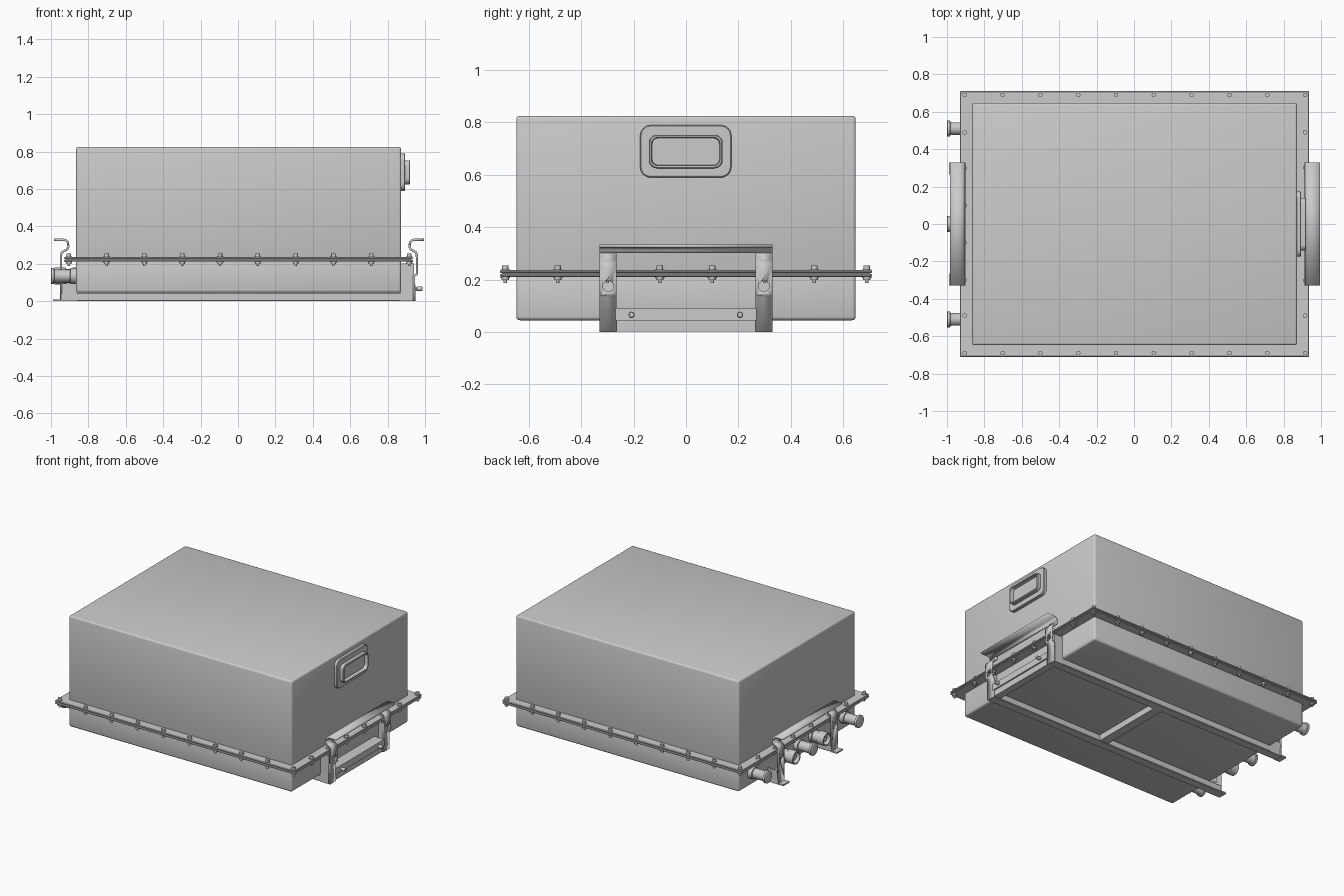
import bpy, bmesh, math
from mathutils import Vector

if "Cube" in bpy.data.objects:
    bpy.data.objects.remove(bpy.data.objects["Cube"])


def finish(name, bm, smooth=True):
    bmesh.ops.recalc_face_normals(bm, faces=bm.faces)
    me = bpy.data.meshes.new(name)
    bm.to_mesh(me)
    bm.free()
    ob = bpy.data.objects.new(name, me)
    bpy.context.collection.objects.link(ob)
    if smooth:
        bpy.ops.object.select_all(action='DESELECT')
        bpy.context.view_layer.objects.active = ob
        ob.select_set(True)
        bpy.ops.object.shade_smooth_by_angle(angle=math.radians(35))
    return ob


def box(name, x0, x1, y0, y1, z0, z1, bevel=0.0, segs=3):
    bm = bmesh.new()
    bmesh.ops.create_cube(bm, size=1)
    for v in bm.verts:
        v.co = Vector(((x0 + x1) / 2 + v.co.x * (x1 - x0),
                       (y0 + y1) / 2 + v.co.y * (y1 - y0),
                       (z0 + z1) / 2 + v.co.z * (z1 - z0)))
    if bevel:
        bmesh.ops.bevel(bm, geom=bm.edges[:], offset=bevel, segments=segs,
                        profile=0.5, affect='EDGES')
    return finish(name, bm)


def loft(name, loops, cap=True):
    bm = bmesh.new()
    rows = [[bm.verts.new(p) for p in loop] for loop in loops]
    n = len(rows[0])
    for a, b in zip(rows, rows[1:]):
        for i in range(n):
            j = (i + 1) % n
            bm.faces.new((a[i], a[j], b[j], b[i]))
    if cap:
        bm.faces.new(rows[0])
        bm.faces.new(rows[-1])
    return finish(name, bm)


def lathe(name, centre, axis, profile, n=24):
    # profile holds (radius, position along axis) pairs
    c, loops = Vector(centre), []
    for r, h in profile:
        ring = [(r * math.cos(2 * math.pi * i / n), r * math.sin(2 * math.pi * i / n)) for i in range(n)]
        loops.append([c + (Vector((h, a, b)) if axis == 'x' else Vector((a, b, h))) for a, b in ring])
    return loft(name, loops)


def rounded_rect(x, y0, y1, z0, z1, r, n=6):
    pts = []
    for k, (cy, cz) in enumerate(((y1 - r, z1 - r), (y0 + r, z1 - r), (y0 + r, z0 + r), (y1 - r, z0 + r))):
        for i in range(n + 1):
            a = math.pi / 2 * (k + i / n)
            pts.append((x, cy + r * math.cos(a), cz + r * math.sin(a)))
    return pts


def strip(name, path, y0, y1, thick=0.012):
    # bent sheet: an (x, z) path drawn across y
    bm = bmesh.new()
    rows = [(bm.verts.new((x, y0, z)), bm.verts.new((x, y1, z))) for x, z in path]
    for a, b in zip(rows, rows[1:]):
        bm.faces.new((a[0], a[1], b[1], b[0]))
    ob = finish(name, bm)
    mod = ob.modifiers.new("thickness", 'SOLIDIFY')
    mod.thickness, mod.offset = thick, 0
    return ob


# main enclosure
box("cover", -0.865, 0.872, -0.648, 0.648, 0.225, 0.825, 0.012)
box("base_tray", -0.865, 0.872, -0.648, 0.648, 0.045, 0.222, 0.014)
box("cover_flange", -0.93, 0.935, -0.71, 0.71, 0.226, 0.236, 0.003, 1)
box("gasket", -0.922, 0.927, -0.702, 0.702, 0.220, 0.227)
box("tray_flange", -0.93, 0.935, -0.71, 0.71, 0.211, 0.221, 0.003, 1)

# flange bolts all around
xs = [-0.905 + i * 1.82 / 9 for i in range(10)]
spots = [(x, s * 0.69) for x in xs for s in (-1, 1)]
spots += [(x, y) for x in (xs[0], xs[-1]) for y in (-0.49, -0.3, -0.1, 0.1, 0.3, 0.49)]
for x, y in spots:
    lathe("flange_bolt", (x, y, 0), 'z', [(0.012, 0.254), (0.012, 0.239), (0.018, 0.239), (0.018, 0.235)], 12)
    lathe("flange_nut", (x, y, 0), 'z', [(0.018, 0.212), (0.018, 0.207), (0.014, 0.207),
                                         (0.014, 0.198), (0.007, 0.198), (0.006, 0.187)], 12)

# recessed grip on the cover's right side
loft("grip_plate", [rounded_rect(0.87, -0.175, 0.173, 0.59, 0.79, 0.04),
                    rounded_rect(0.89, -0.175, 0.173, 0.59, 0.79, 0.04),
                    rounded_rect(0.894, -0.171, 0.169, 0.594, 0.786, 0.036)])
loft("grip_rim", [rounded_rect(0.89, -0.142, 0.14, 0.625, 0.753, 0.032),
                  rounded_rect(0.916, -0.142, 0.14, 0.625, 0.753, 0.032),
                  rounded_rect(0.92, -0.138, 0.136, 0.629, 0.749, 0.028),
                  rounded_rect(0.92, -0.132, 0.13, 0.635, 0.743, 0.024),
                  rounded_rect(0.895, -0.129, 0.127, 0.638, 0.740, 0.022)], cap=False)

# underside frame
for s in (-1, 1):
    y0, y1 = sorted((s * 0.265, s * 0.33))
    box("rail", -0.95, 0.94, y0, y1, 0.0, 0.046, 0.004, 1)
    box("rail_foot", -0.99, -0.94, y0, y1, 0.0, 0.01)
    for x in (0.88, 0.48, 0.03, -0.42):
        lathe("rail_bolt", (x, s * 0.297, 0), 'z', [(0.016, 0.004), (0.016, 0.0005)], 12)
box("middle_crossbar", -0.005, 0.06, -0.27, 0.27, 0.003, 0.046)
box("end_crossbar", 0.89, 0.94, -0.27, 0.27, 0.003, 0.046)


# end brackets with a rolled lip
def drill(ob, x, y):
    cutter = lathe("hole_cutter", (x, y, 0.175), 'x', [(0.02, -0.05), (0.02, 0.05)])
    mod = ob.modifiers.new("hole", 'BOOLEAN')
    mod.object, mod.operation, mod.solver = cutter, 'DIFFERENCE', 'EXACT'
    cutter.hide_render = True
    cutter.hide_set(True)


lip = [(0.995, 0.328), (0.94, 0.328), (0.928, 0.324), (0.92, 0.315), (0.918, 0.302)]
bend = [(0.918, 0.303), (0.918, 0.288), (0.924, 0.277), (0.938, 0.269), (0.95, 0.262), (0.956, 0.25)]
for side, label in ((1, "right"), (-1, "left")):
    shift = 0.0 if side > 0 else 0.01
    lower = [(0.957, 0.145), (0.942, 0.135), (0.942, 0.0)] if side > 0 else [(0.956, 0.0)]
    path = [(side * (x - shift), z) for x, z in bend + lower]
    strip(label + "_bracket_lip", [(side * (x - shift), z) for x, z in lip], -0.33, 0.33)
    for s in (-1, 1):
        y0, y1 = sorted((s * 0.265, s * 0.33))
        post = strip(label + "_bracket_post", path, y0, y1)
        drill(post, side * 0.95, s * 0.297)
        ya, yb = sorted((s * 0.318, s * 0.33))
        if side > 0:
            box("right_gusset", 0.87, 0.94, ya, yb, 0.0, 0.2)
        else:
            box("left_gusset", -0.945, -0.86, ya, yb, 0.0, 0.095)

# lower bar and pins of the right bracket
box("lower_bar_face", 0.938, 0.95, -0.27, 0.27, 0.045, 0.09)
box("lower_bar_top", 0.872, 0.95, -0.27, 0.27, 0.08, 0.09)
for y in (-0.208, 0.206):
    lathe("lower_bar_pin", (0, y, 0.066), 'x', [(0.008, 0.94), (0.008, 0.955), (0.012, 0.956),
                                                (0.012, 0.983), (0.009, 0.986)], 16)

# connectors on the left side
for y in (-0.51, 0.0, 0.51):
    lathe("capped_connector", (0, y, 0.135), 'x',
          [(0.042, -0.86), (0.042, -0.895), (0.034, -0.897), (0.034, -0.975), (0.036, -0.982),
           (0.043, -0.984), (0.043, -0.998), (0.040, -1.0)], 32)
for y in (-0.17, 0.17):
    lathe("open_connector", (0, y, 0.135), 'x',
          [(0.044, -0.86), (0.044, -0.885), (0.038, -0.887), (0.038, -0.92), (0.045, -0.923),
           (0.045, -0.98), (0.036, -0.98), (0.036, -0.93)], 32)
    lathe("connector_core", (0, y, 0.135), 'x', [(0.02, -0.92), (0.02, -0.965)], 20)
